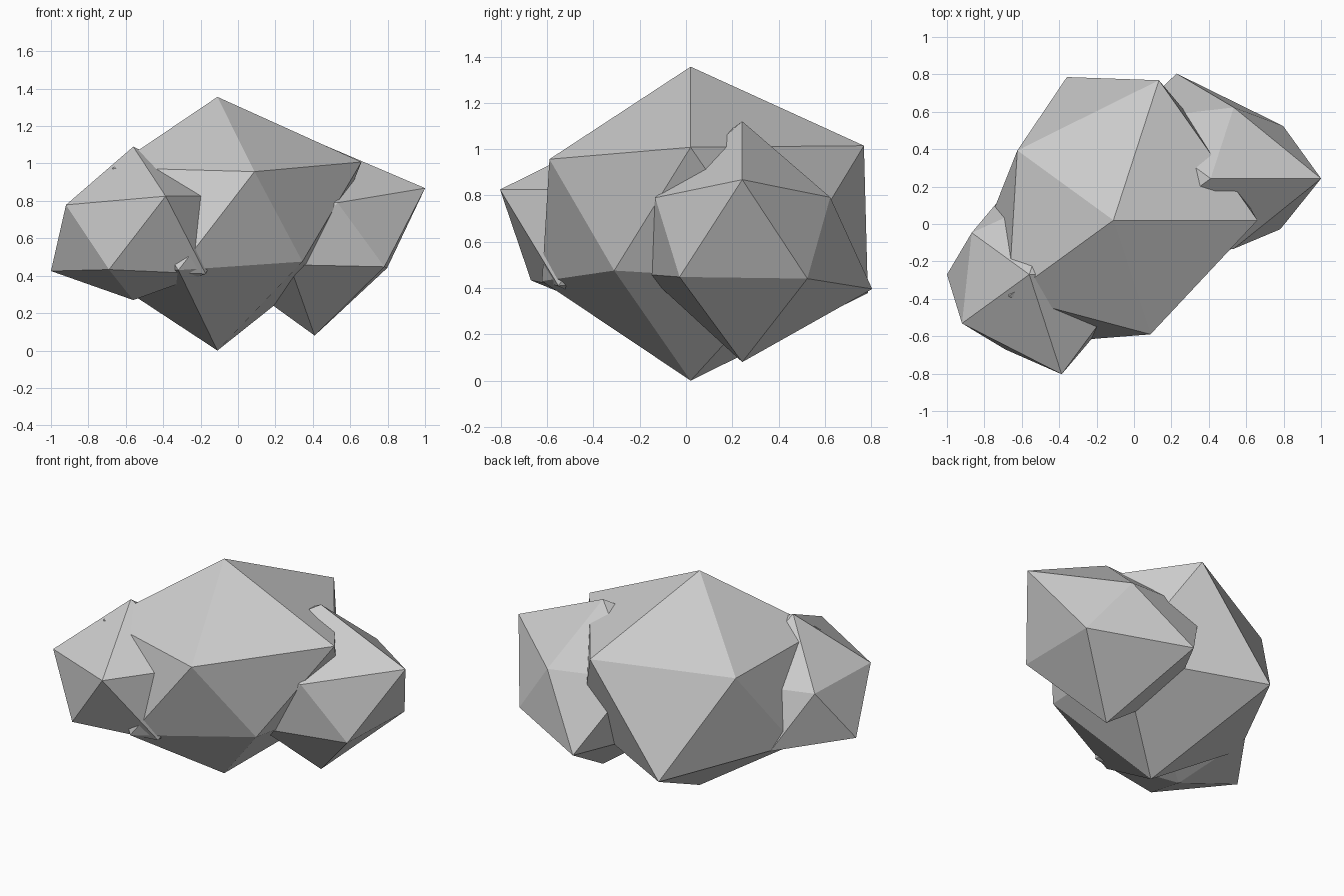
import bpy, bmesh
from math import sin, cos, radians, sqrt
from mathutils import Vector

if "Cube" in bpy.data.objects:
    bpy.data.objects.remove(bpy.data.objects["Cube"])

SQUASH = 0.8          # rocks are flattened vertically
RING_R, RING_Z = 2 / sqrt(5), 1 / sqrt(5)


def rock(name, centre, top, upper, lower, bottom):
    """Irregular icosahedron: each corner has its own distance from the centre.
    upper ring starts at +x (0 deg), lower ring at 36 deg, both counter-clockwise."""
    def ring(radii, start, z):
        return [Vector((RING_R * cos(radians(start + 72 * i)),
                        RING_R * sin(radians(start + 72 * i)), z)) * r
                for i, r in enumerate(radii)]

    points = ([Vector((0, 0, top))] + ring(upper, 0, RING_Z)
              + ring(lower, 36, -RING_Z) + [Vector((0, 0, -bottom))])
    bm = bmesh.new()
    v = [bm.verts.new((p.x, p.y, p.z * SQUASH)) for p in points]
    for i in range(5):
        j = (i + 1) % 5
        bm.faces.new((v[0], v[1 + i], v[1 + j]))
        bm.faces.new((v[1 + i], v[6 + i], v[1 + j]))
        bm.faces.new((v[1 + j], v[6 + i], v[6 + j]))
        bm.faces.new((v[11], v[6 + j], v[6 + i]))
    bmesh.ops.recalc_face_normals(bm, faces=bm.faces)
    mesh = bpy.data.meshes.new(name)
    bm.to_mesh(mesh)
    bm.free()
    obj = bpy.data.objects.new(name, mesh)
    obj.location = centre
    bpy.context.collection.objects.link(obj)
    return obj


# large middle boulder
rock("main_boulder", (-0.11, 0.02, 0.70), 0.82,
     (0.861, 0.88, 0.71, 0.775, 0.717),
     (0.75, 0.90, 0.74, 0.755, 0.628), 0.875)

# smaller boulder at the right and back
rock("right_boulder", (0.41, 0.243, 0.632), 0.61,
     (0.66, 0.447, 0.60, 0.66, 0.442),
     (0.535, 0.66, 0.55, 0.485, 0.515), 0.69)

# smallest boulder at the left and front
rock("left_boulder", (-0.56, -0.27, 0.601), 0.611,
     (0.635, 0.50, 0.425, 0.497, 0.627),
     (0.50, 0.50, 0.492, 0.47, 0.535), 0.414)
